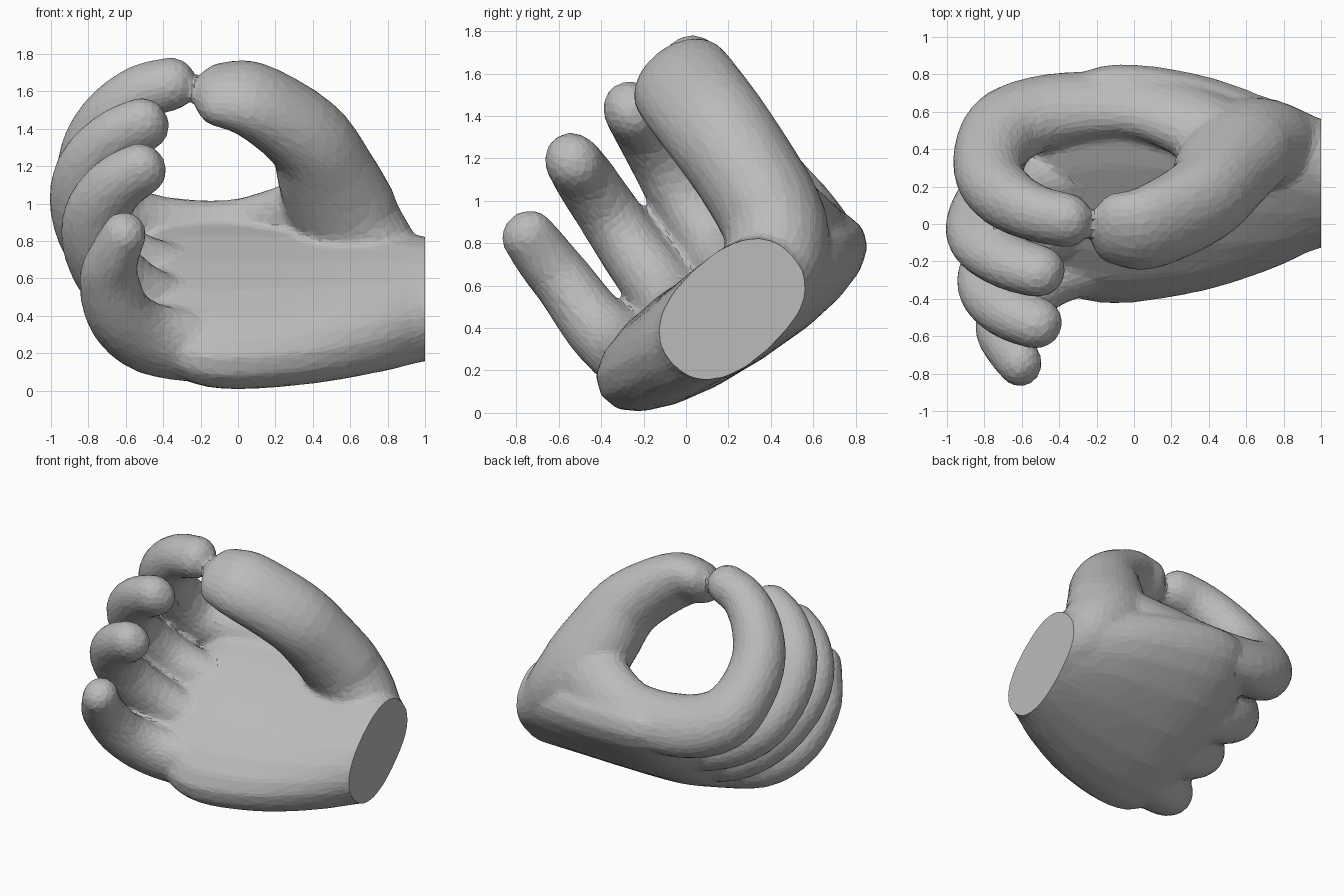
import bpy, bmesh, math
from mathutils import Vector

cube = bpy.data.objects.get("Cube")
if cube:
    bpy.data.objects.remove(cube)

# Hand axes: u along the forearm, v across the knuckles, w out of the palm
U, V, W = Vector((1, 0, 0)), Vector((0, .8, .6)), Vector((0, -.6, .8))
SIDES = 20


def hand_point(u, v, w):
    return U * u + V * v + W * w


def spline(rows, steps=4):
    """Catmull-Rom through the rows of numbers."""
    out = []
    for i in range(len(rows) - 1):
        p = [rows[max(0, min(len(rows) - 1, i + k))] for k in (-1, 0, 1, 2)]
        for s in range(steps):
            t = s / steps
            out.append([b + .5 * t * (c - a + t * (2*a - 5*b + 4*c - d + t * (3*(b - c) + d - a)))
                        for a, b, c, d in zip(*p)])
    return out + [list(rows[-1])]


def skin(bm, rings):
    loops = [[bm.verts.new(p) for p in ring] for ring in rings]
    for a, b in zip(loops, loops[1:]):
        for i in range(SIDES):
            j = (i + 1) % SIDES
            bm.faces.new((a[i], a[j], b[j], b[i]))
    bm.faces.new(loops[0][::-1])
    bm.faces.new(loops[-1])


def digit(bm, rows):
    """Tube from tip to root; a row is u, v, w, half width, half thickness."""
    rows = spline(rows)
    mids = [hand_point(*r[:3]) for r in rows]
    rings = []

    def ring(mid, along, wide, thick):
        side = (V - along * V.dot(along)).normalized()
        up = along.cross(side)
        rings.append([mid + side * wide * math.cos(k * math.tau / SIDES)
                      + up * thick * math.sin(k * math.tau / SIDES) for k in range(SIDES)])

    # Rounded tip
    along = (mids[1] - mids[0]).normalized()
    wide, thick = rows[0][3:]
    for k in range(1, 5):
        t = math.radians(5 + 17 * k)
        ring(mids[0] - along * thick * math.cos(t), along, wide * math.sin(t), thick * math.sin(t))
    for i, r in enumerate(rows):
        along = (mids[min(i + 1, len(mids) - 1)] - mids[max(i - 1, 0)]).normalized()
        ring(mids[i], along, r[3], r[4])
    skin(bm, rings)


def palm(bm, rows):
    """Flattened sections along u: u, v, w, half width, half thickness, tilt."""
    rings = []
    for u, v, w, wide, thick, tilt in spline(rows):
        ring = []
        for k in range(SIDES):
            t = k * math.tau / SIDES
            c, s = math.cos(t), math.sin(t)
            c, s = [math.copysign(abs(n) ** .85, n) for n in (c, s)]
            a, b, q = wide * c, thick * s, math.radians(tilt)
            ring.append(hand_point(u, v + a * math.cos(q) - b * math.sin(q),
                                   w + a * math.sin(q) + b * math.cos(q)))
        rings.append(ring)
    skin(bm, rings)


bm = bmesh.new()
palm(bm, [(1.2, .466, .263, .36, .25, 6), (1, .466, .263, .38, .255, 6),
          (.75, .46, .26, .51, .26, 0), (.4, .46, .25, .65, .26, -3),
          (0, .46, .25, .73, .26, -4), (-.25, .46, .27, .71, .24, -4),
          (-.42, .47, .32, .6, .18, -4), (-.54, .48, .36, .45, .07, -4)])

# Little, ring and middle fingers
digit(bm, [(-.61, -.095, 1.115, .13, .12), (-.66, -.095, .98, .14, .135), (-.69, -.09, .82, .145, .16),
           (-.63, -.09, .57, .16, .18), (-.45, -.04, .37, .18, .2), (-.1, .02, .27, .18, .2)])
digit(bm, [(-.53, .285, 1.26, .135, .15), (-.66, .28, 1.155, .145, .165), (-.76, .27, .97, .15, .175),
           (-.75, .26, .75, .16, .185), (-.62, .26, .5, .17, .2), (-.38, .26, .32, .18, .21), (-.05, .26, .25, .18, .2)])
digit(bm, [(-.52, .65, 1.285, .135, .155), (-.67, .64, 1.19, .14, .165), (-.8, .62, 1.0, .15, .18),
           (-.82, .59, .76, .16, .185), (-.7, .58, .49, .175, .2), (-.42, .57, .32, .18, .21), (-.05, .56, .25, .18, .2)])
# Index finger, its root running on as the thin edge below the ring
digit(bm, [(-.36, 1.0, 1.3, .15, .14), (-.52, 1.0, 1.24, .155, .15), (-.67, .98, 1.09, .17, .17),
           (-.765, .96, .88, .18, .185), (-.765, .96, .64, .19, .2), (-.67, .97, .42, .2, .22),
           (-.42, .99, .3, .18, .22), (-.05, 1.01, .28, .15, .21), (.22, .99, .35, .16, .23), (.48, .94, .5, .18, .24)])
# Thumb, its root fairing into the wrist
digit(bm, [(-.09, .93, 1.28, .22, .145), (.05, .92, 1.265, .25, .175), (.22, .92, 1.15, .255, .2),
           (.39, .92, .97, .255, .23), (.48, .91, .74, .25, .27), (.58, .88, .5, .25, .29),
           (.7, .81, .36, .24, .25), (.84, .69, .26, .22, .22), (1.1, .55, .24, .2, .2)])
bmesh.ops.recalc_face_normals(bm, faces=bm.faces)
mesh = bpy.data.meshes.new("hand")
bm.to_mesh(mesh)
bm.free()
hand = bpy.data.objects.new("hand", mesh)
bpy.context.collection.objects.link(hand)

# Fuse the parts into one skin with soft webs and light facets
fuse = hand.modifiers.new("fuse", 'REMESH')
fuse.mode, fuse.voxel_size = 'VOXEL', .02
soften = hand.modifiers.new("soften", 'SMOOTH')
soften.factor, soften.iterations = .5, 12
facet = hand.modifiers.new("facet", 'DECIMATE')
facet.ratio = .1
graph = bpy.context.evaluated_depsgraph_get()
skin_mesh = bpy.data.meshes.new_from_object(hand.evaluated_get(graph))
hand.modifiers.clear()

# Cut the wrist flat
bm = bmesh.new()
bm.from_mesh(skin_mesh)
cut = bmesh.ops.bisect_plane(bm, geom=bm.verts[:] + bm.edges[:] + bm.faces[:],
                             plane_co=(1, 0, 0), plane_no=(1, 0, 0), clear_outer=True)
rim = [e for e in cut["geom_cut"] if isinstance(e, bmesh.types.BMEdge)]
bmesh.ops.contextual_create(bm, geom=rim)
bmesh.ops.recalc_face_normals(bm, faces=bm.faces)
for f in bm.faces:
    f.smooth = False
bm.to_mesh(skin_mesh)
bm.free()
hand.data = skin_mesh

grey = bpy.data.materials.new("light grey")
grey.use_nodes = True
colour = (.5, .5, .5, 1)
grey.diffuse_color = colour
grey.node_tree.nodes["Principled BSDF"].inputs["Base Color"].default_value = colour
skin_mesh.materials.clear()
skin_mesh.materials.append(grey)
